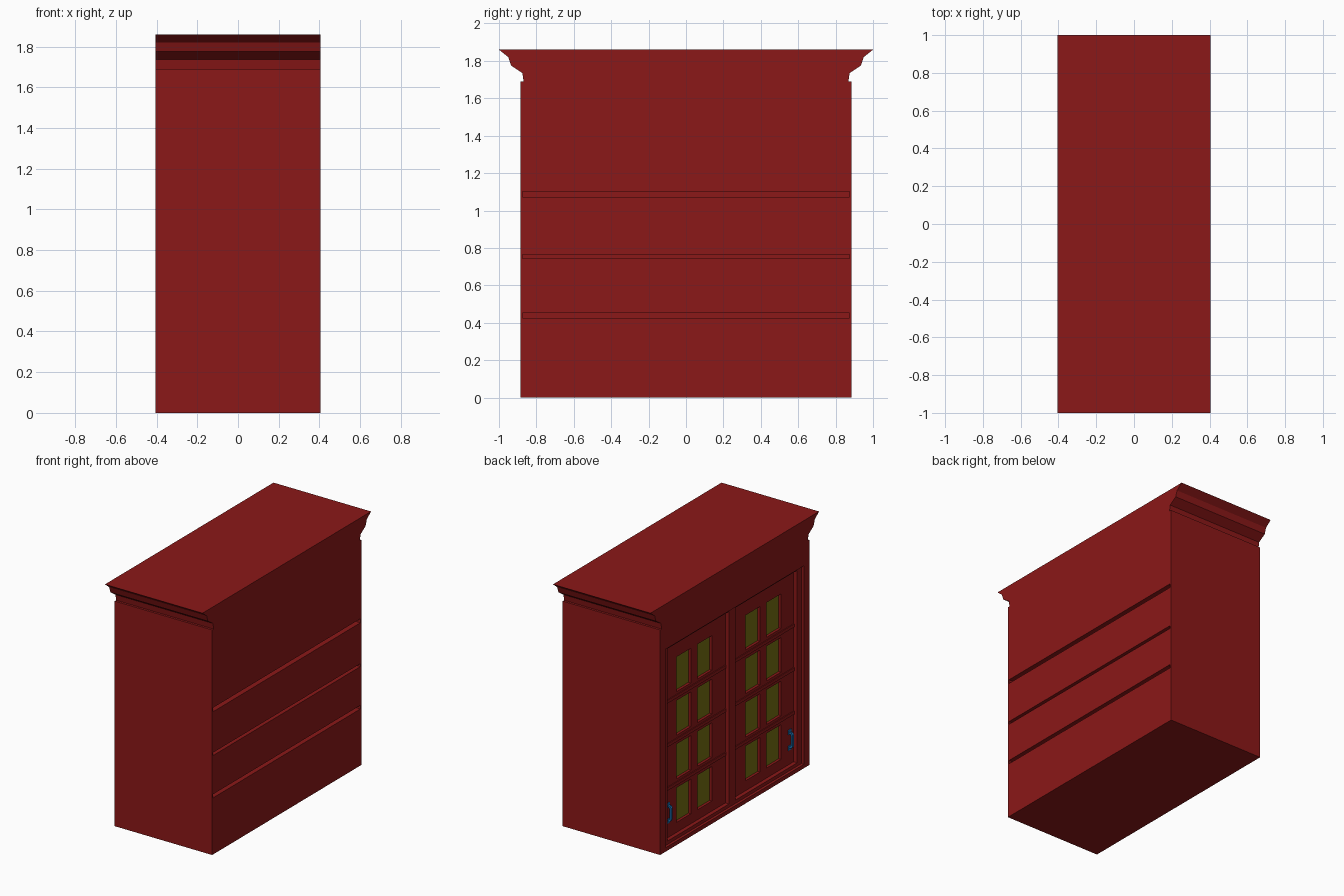
import bpy, bmesh

if "Cube" in bpy.data.objects:
    bpy.data.objects.remove(bpy.data.objects["Cube"])


def material(name, rgb):
    m = bpy.data.materials.new(name)
    m.diffuse_color = (*rgb, 1)
    m.use_nodes = True
    m.node_tree.nodes["Principled BSDF"].inputs["Base Color"].default_value = m.diffuse_color
    return m


RED = material("red_paint", (0.26, 0.009, 0.009))
GLASS = material("olive_glass", (0.18, 0.16, 0.006))
BLUE = material("blue_metal", (0.01, 0.17, 0.46))


def finish(name, bm, mat):
    bmesh.ops.recalc_face_normals(bm, faces=bm.faces)
    me = bpy.data.meshes.new(name)
    bm.to_mesh(me)
    bm.free()
    me.materials.append(mat)
    ob = bpy.data.objects.new(name, me)
    bpy.context.collection.objects.link(ob)
    return ob


def boxes(name, specs, mat=RED):
    """One object from boxes given as (x0, x1, y0, y1, z0, z1)."""
    bm = bmesh.new()
    for x0, x1, y0, y1, z0, z1 in specs:
        vs = bmesh.ops.create_cube(bm, size=1)["verts"]
        for v in vs:
            v.co = (x0 if v.co.x < 0 else x1,
                    y0 if v.co.y < 0 else y1,
                    z0 if v.co.z < 0 else z1)
    return finish(name, bm, mat)


def extrude(name, pts, axis, a, b, mat=RED):
    """Extrude a (y, z) profile along x, or an (x, z) profile along y."""
    bm = bmesh.new()
    place = (lambda p, t: (t, p[0], p[1])) if axis == "x" else (lambda p, t: (p[0], t, p[1]))
    f = bm.faces.new([bm.verts.new(place(p, a)) for p in pts])
    new = bmesh.ops.extrude_face_region(bm, geom=[f])["geom"]
    shift = (b - a, 0, 0) if axis == "x" else (0, b - a, 0)
    bmesh.ops.translate(bm, vec=shift, verts=[v for v in new if isinstance(v, bmesh.types.BMVert)])
    return finish(name, bm, mat)


X = 0.405       # half depth; the doors face -x
W = 0.885       # half width of the body
SLOTS = [(0.425, 0.452), (0.743, 0.765), (1.072, 1.102)]

# Side walls
boxes("side_walls", [(-X, X, s * 0.874, s * W, 0, 1.69) for s in (-1, 1)])

# Carcass blocks with the open shelf slots between them
levels = [0] + [z for slot in SLOTS for z in slot] + [1.69]
boxes("carcass", [(-0.32, X, -0.874, 0.874, levels[i], levels[i + 1])
                  for i in range(0, len(levels), 2)])

# Crown moulding
half = [(0.868, 1.69), (0.875, 1.735), (0.935, 1.775), (0.95, 1.82), (1.0, 1.86)]
extrude("crown", half + [(-y, z) for y, z in reversed(half)], "x", -X, X)

# Outer face frame
boxes("face_frame", [(-X, -0.32, -0.874, 0.874, 1.52, 1.69),
                     (-X, -0.32, -0.874, 0.874, 0, 0.03)]
      + [(-X, -0.32, s * 0.82, s * 0.874, 0.03, 1.52) for s in (-1, 1)])

# Inner stepped frame and centre post
boxes("inner_frame", [(-0.385, -0.32, -0.82, 0.82, 1.50, 1.52),
                      (-0.385, -0.32, -0.82, 0.82, 0.03, 0.055),
                      (-0.385, -0.32, -0.04, 0.04, 0.055, 1.50)]
      + [(-0.385, -0.32, s * 0.77, s * 0.82, 0.055, 1.50) for s in (-1, 1)])

# Doors: stiles, rails, panes, handle
ROWS = [(0.13 + i * 0.3275, 0.39 + i * 0.3275) for i in range(4)]
COLS = [(0.20, 0.37), (0.45, 0.62)]
for s, side in ((1, "left"), (-1, "right")):
    parts = [(-0.355, -0.325, s * a, s * b, 0.055, 1.50)
             for a, b in ((0.04, 0.20), (0.37, 0.45), (0.62, 0.77))]
    edges = [0.055] + [z for r in ROWS for z in r] + [1.50]
    for i in range(0, len(edges), 2):
        for a, b in COLS:
            parts.append((-0.355, -0.325, s * a, s * b, edges[i], edges[i + 1]))
    boxes(side + "_door", parts)

    # Thin ledges across the door at each cross rail
    boxes(side + "_door_ledges", [(-0.361, -0.354, s * 0.04, s * 0.77, z - 0.012, z + 0.012)
                                  for z in (0.425, 0.752, 1.08)])

    boxes(side + "_panes", [(-0.335, -0.328, s * a, s * b, z0, z1)
                            for a, b in COLS for z0, z1 in ROWS], GLASS)

    # Bow handle with foot plates
    bow = [(-0.352, 0.18), (-0.375, 0.18), (-0.385, 0.195), (-0.385, 0.285), (-0.375, 0.30),
           (-0.352, 0.30), (-0.352, 0.286), (-0.368, 0.286), (-0.373, 0.28), (-0.373, 0.20),
           (-0.368, 0.194), (-0.352, 0.194)]
    extrude(side + "_handle", bow, "y", s * 0.72 - 0.009, s * 0.72 + 0.009, BLUE)
    boxes(side + "_handle_feet", [(-0.36, -0.352, s * 0.72 - 0.016, s * 0.72 + 0.016, z, z + 0.034)
                                  for z in (0.163, 0.283)], BLUE)
